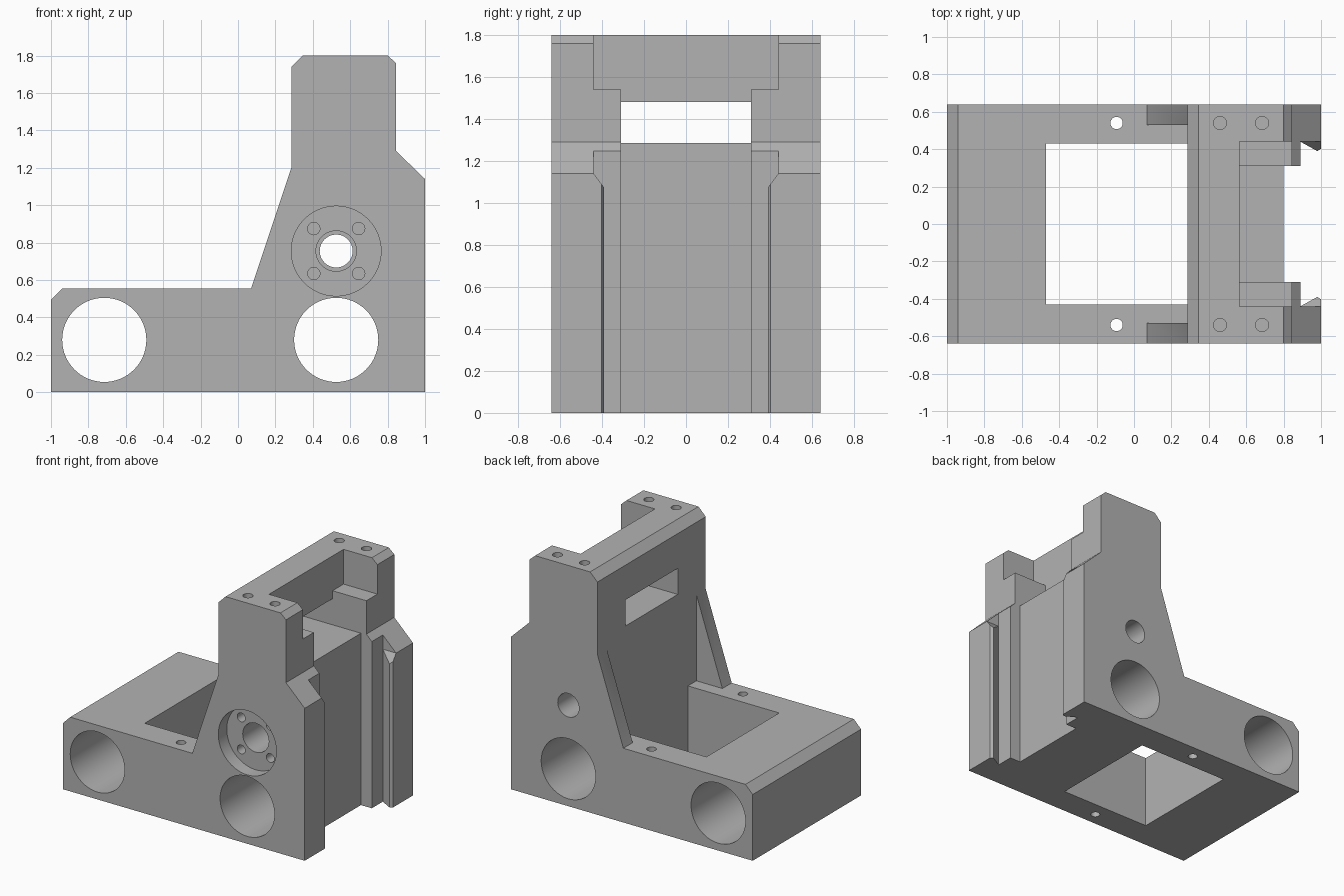
import bpy, bmesh, math
from mathutils import Matrix, Vector

cube = bpy.data.objects.get("Cube")
if cube:
    bpy.data.objects.remove(cube, do_unlink=True)

grey = bpy.data.materials.new("machined grey")
grey.use_nodes = True
grey.diffuse_color = (0.45, 0.45, 0.45, 1)
grey.node_tree.nodes["Principled BSDF"].inputs["Base Color"].default_value = grey.diffuse_color


def make(name, bm):
    bmesh.ops.recalc_face_normals(bm, faces=bm.faces)
    mesh = bpy.data.meshes.new(name)
    bm.to_mesh(mesh)
    bm.free()
    mesh.materials.append(grey)
    ob = bpy.data.objects.new(name, mesh)
    bpy.context.collection.objects.link(ob)
    return ob


def prism(name, points, axis, lo, hi):
    """Extrude a 2D outline along an axis; points use the other two axes in order."""
    bm = bmesh.new()
    verts = []
    for p in points:
        co = list(p)
        co.insert("xyz".index(axis), lo)
        verts.append(bm.verts.new(co))
    face = bm.faces.new(verts)
    geom = bmesh.ops.extrude_face_region(bm, geom=[face])["geom"]
    step = Vector([hi - lo if a == axis else 0 for a in "xyz"])
    bmesh.ops.translate(bm, vec=step, verts=[g for g in geom if isinstance(g, bmesh.types.BMVert)])
    return make(name, bm)


def box(name, x, y, z):
    return prism(name, [(x[0], z[0]), (x[1], z[0]), (x[1], z[1]), (x[0], z[1])], "y", *y)


def circle(u, v, r, n=48):
    return [(u + r * math.cos(2 * math.pi * i / n), v + r * math.sin(2 * math.pi * i / n))
            for i in range(n)]


def cut(tool):
    tool.hide_render = True
    mod = body.modifiers.new("cut", "BOOLEAN")
    mod.operation, mod.solver, mod.object = "DIFFERENCE", "EXACT", tool
    bpy.context.view_layer.objects.active = body
    bpy.ops.object.modifier_apply(modifier=mod.name)
    bpy.data.objects.remove(tool, do_unlink=True)


# Carriage body: side profile across the full width
profile = [(-1, 0), (1, 0), (1, 1.14), (0.845, 1.29), (0.845, 1.76), (0.80, 1.8), (0.345, 1.8),
           (0.285, 1.74), (0.285, 1.2), (0.07, 0.555), (-0.94, 0.555), (-1, 0.495)]
body = prism("carriage_body", profile, "y", -0.64, 0.64)

# Space between the gussets, and the opening through the base
cut(box("gusset_gap", (-0.2, 0.285), (-0.53, 0.53), (0.555, 1.5)))
cut(box("base_opening", (-0.47, 0.285), (-0.43, 0.43), (-0.2, 0.8)))

# Stepped recess at the top, window and recessed centre face
cut(box("top_recess", (0.565, 1.3), (-0.44, 0.44), (1.54, 2)))
cut(box("middle_recess", (0.565, 1.3), (-0.31, 0.31), (1.285, 1.7)))
cut(box("window", (0.1, 0.7), (-0.31, 0.31), (1.285, 1.48)))
cut(box("centre_face", (0.8, 1.3), (-0.31, 0.31), (-0.2, 1.5)))

# Dovetail guide with bevelled lip ends
half = [(0.89, 0.44), (0.98, 0.39), (1, 0.403), (1.2, 0.403)]
cut(prism("dovetail", half + [(x, -y) for x, y in reversed(half)], "z", -0.2, 1.4))
for s in (-1, 1):
    cut(prism("lip_bevel", [(s * y, z) for y, z in
              [(0.44, 1.14), (0.38, 1.06), (0.38, 1.4), (0.44, 1.4)]], "x", 0.89, 1.2))

# Rod bores across the width
for x in (-0.715, 0.525):
    cut(prism("rod_bore", circle(x, 0.28, 0.225, 64), "y", -1, 1))

# Flanged nut seat: counterbore, stepped bore and four screw holes
nx, nz = 0.525, 0.755
cut(prism("nut_seat", circle(nx, nz, 0.24, 64), "y", -1, -0.54))
cut(prism("nut_bore", circle(nx, nz, 0.108), "y", -1, 0.44))
cut(prism("screw_bore", circle(nx, nz, 0.088), "y", -1, 1))
for sx in (-1, 1):
    for sz in (-1, 1):
        cut(prism("nut_screw", circle(nx + sx * 0.12, nz + sz * 0.12, 0.033, 24), "y", -1, -0.35))

# Vertical screw holes: through the base, blind in the top
for y in (-0.54, 0.54):
    cut(prism("base_screw", circle(-0.093, y, 0.033, 24), "z", -1, 1))
    for x in (0.46, 0.685):
        cut(prism("top_screw", circle(x, y, 0.035, 24), "z", 1.6, 2))

body.select_set(True)
bpy.context.view_layer.objects.active = body
bpy.ops.object.shade_smooth_by_angle(angle=math.radians(25))
